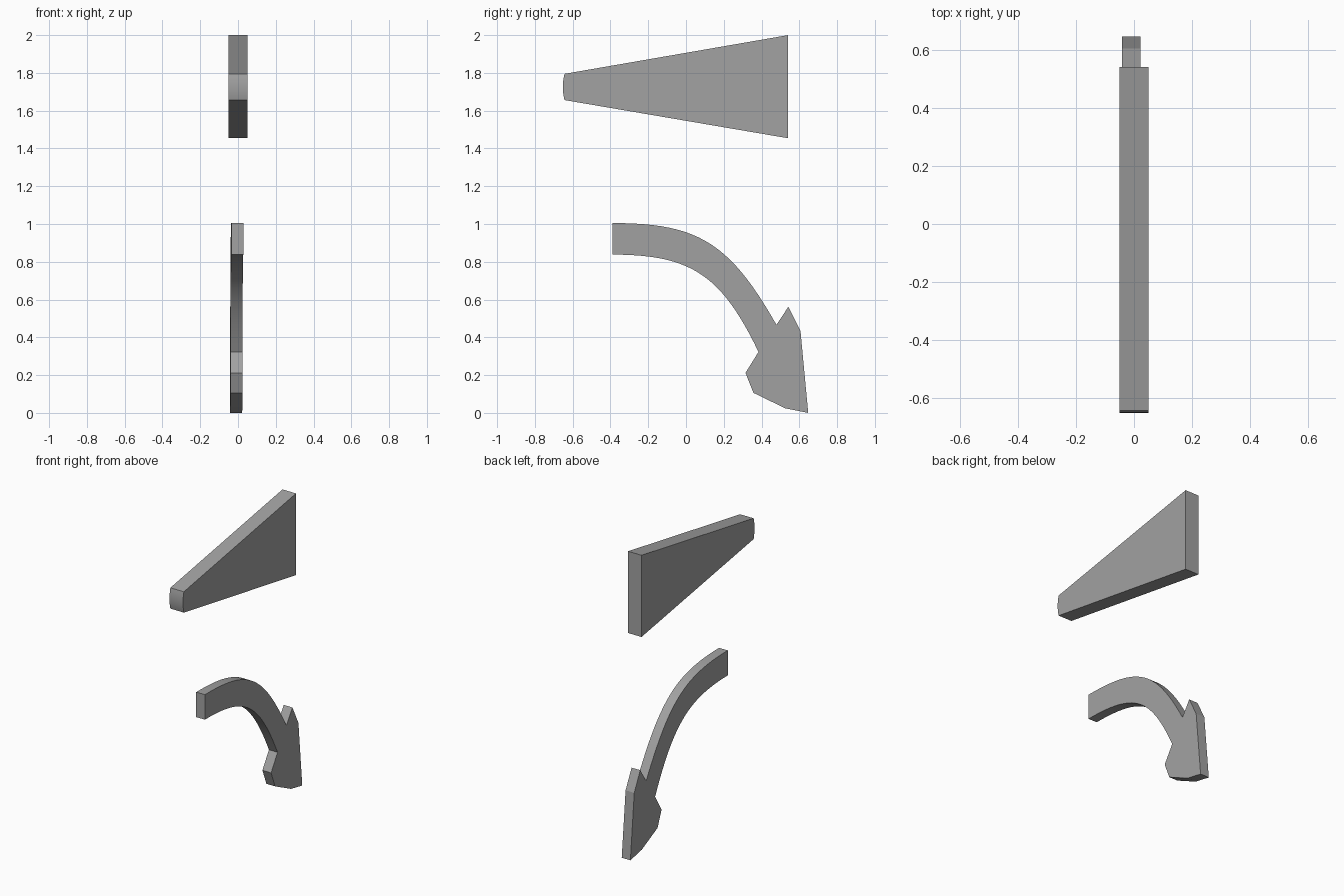
import bpy, bmesh, math
from mathutils import Vector
from mathutils.geometry import interpolate_bezier

cube = bpy.data.objects.get("Cube")
if cube:
    bpy.data.objects.remove(cube, do_unlink=True)

# Single plain grey material
grey = bpy.data.materials.new("plain_grey")
grey.use_nodes = True
colour = (0.36, 0.36, 0.36, 1)
grey.diffuse_color = colour
grey.node_tree.nodes["Principled BSDF"].inputs["Base Color"].default_value = colour


def curve(*points, steps=24):
    """Points along a cubic curve in the (y, z) plane."""
    a, b, c, d = [Vector((y, z, 0)) for y, z in points]
    return [(p.x, p.y) for p in interpolate_bezier(a, b, c, d, steps)]


def slab(name, outline, x0, x1, skew=0.0):
    """Extrude a (y, z) outline across x, optionally skewed along y."""
    bm = bmesh.new()
    face = bm.faces.new([bm.verts.new((x0 + skew * y, y, z)) for y, z in outline])
    sweep = bmesh.ops.extrude_face_region(bm, geom=[face])
    moved = [v for v in sweep["geom"] if isinstance(v, bmesh.types.BMVert)]
    bmesh.ops.translate(bm, verts=moved, vec=(x1 - x0, 0, 0))
    bmesh.ops.recalc_face_normals(bm, faces=bm.faces)
    mesh = bpy.data.meshes.new(name)
    bm.to_mesh(mesh)
    bm.free()
    mesh.materials.append(grey)
    obj = bpy.data.objects.new(name, mesh)
    bpy.context.collection.objects.link(obj)
    bpy.ops.object.select_all(action="DESELECT")
    obj.select_set(True)
    bpy.context.view_layer.objects.active = obj
    bpy.ops.object.shade_smooth_by_angle(angle=math.radians(20))
    return obj


# Tapered wedge with a slightly rounded narrow tip
tip = curve((-0.643, 1.795), (-0.655, 1.75), (-0.655, 1.70), (-0.643, 1.656), steps=9)
slab("tapered_wedge", tip + [(0.541, 1.454), (0.541, 2.0)], -0.05, 0.05)

# Curved arrow: bent shaft running into a pointed head
shaft_top = curve((-0.39, 1.005), (0.06, 1.005), (0.23, 0.905), (0.479, 0.466))
head = [(0.542, 0.562), (0.606, 0.435), (0.647, 0.0), (0.526, 0.024),
        (0.357, 0.106), (0.315, 0.212)]
shaft_under = curve((0.384, 0.323), (0.188, 0.728), (0.03, 0.838), (-0.39, 0.838))
slab("curved_arrow", shaft_top + head + shaft_under, -0.038, 0.026, skew=-0.006)
